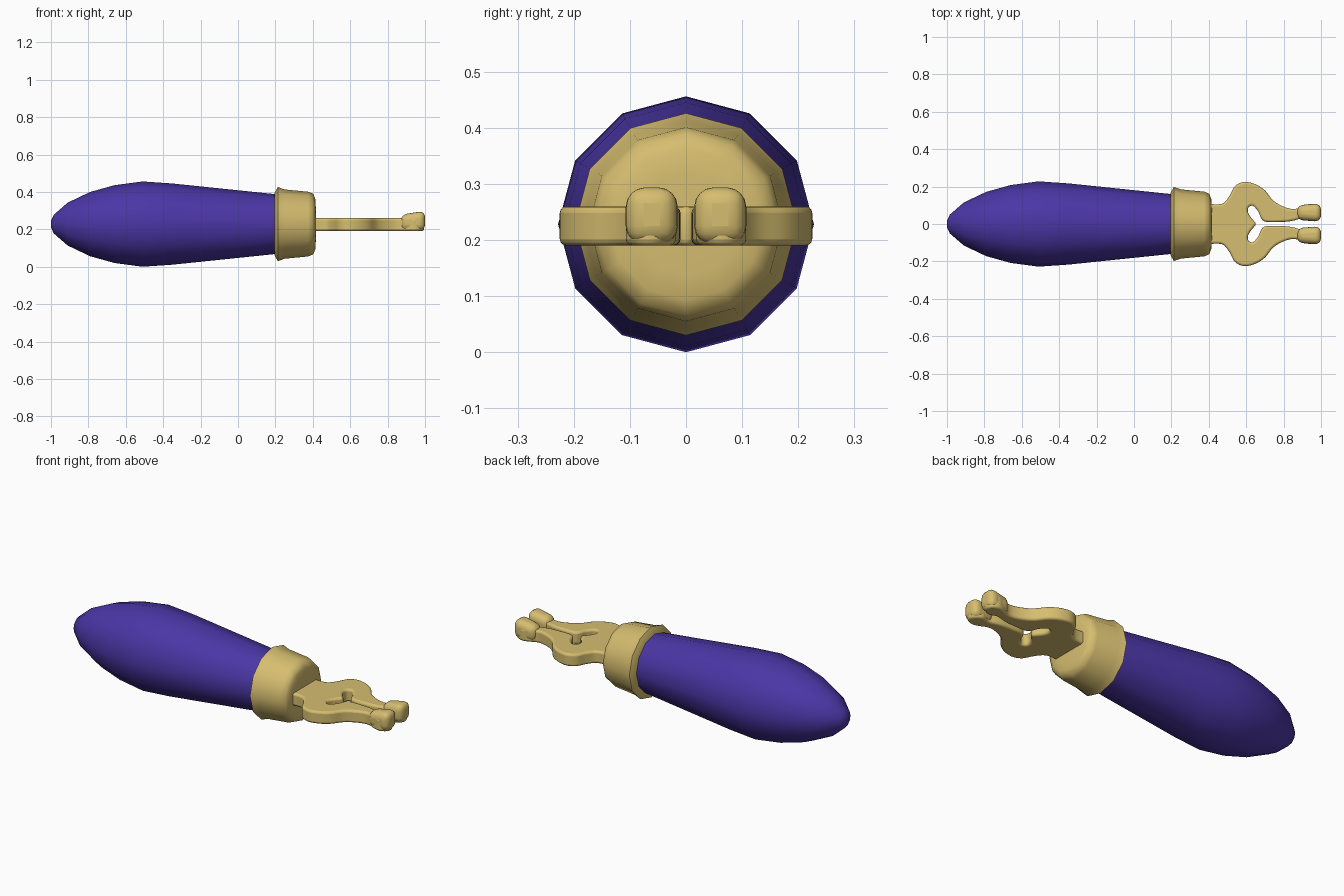
import bpy, bmesh, math
from mathutils import Vector

if "Cube" in bpy.data.objects:
    bpy.data.objects.remove(bpy.data.objects["Cube"], do_unlink=True)

AXIS_Z = 0.228


def make_material(name, rgb):
    mat = bpy.data.materials.new(name)
    mat.use_nodes = True
    mat.diffuse_color = (*rgb, 1)
    bsdf = mat.node_tree.nodes["Principled BSDF"]
    bsdf.inputs["Base Color"].default_value = (*rgb, 1)
    bsdf.inputs["Roughness"].default_value = 0.6
    return mat


purple = make_material("purple", (0.07, 0.037, 0.38))
gold = make_material("gold", (0.67, 0.51, 0.16))


def add_object(name, bm, mat):
    bmesh.ops.recalc_face_normals(bm, faces=bm.faces[:])
    mesh = bpy.data.meshes.new(name)
    bm.to_mesh(mesh)
    bm.free()
    mesh.materials.append(mat)
    obj = bpy.data.objects.new(name, mesh)
    bpy.context.collection.objects.link(obj)
    return obj


def smooth(obj, degrees):
    bpy.ops.object.select_all(action="DESELECT")
    obj.select_set(True)
    bpy.context.view_layer.objects.active = obj
    bpy.ops.object.shade_smooth_by_angle(angle=math.radians(degrees))


def lathe(name, profile, mat, degrees, sides=12):
    """Twelve-sided turned part along x from (x, radius) pairs, capped."""
    bm = bmesh.new()
    rings = []
    for x, r in profile:
        angles = [math.tau * i / sides for i in range(sides)]
        rings.append([bm.verts.new((x, r * math.sin(a), AXIS_Z + r * math.cos(a)))
                      for a in angles])
    for a, b in zip(rings, rings[1:]):
        for i in range(sides):
            j = (i + 1) % sides
            bm.faces.new((a[i], a[j], b[j], b[i]))
    bm.faces.new(rings[0])
    bm.faces.new(rings[-1])
    smooth(add_object(name, bm, mat), degrees)


def spline(points, steps=4):
    """Rounds an open outline with a Catmull-Rom curve."""
    p = [Vector(q) for q in points]
    p = [p[0]] + p + [p[-1]]
    out = []
    for a, b, c, d in zip(p, p[1:], p[2:], p[3:]):
        for i in range(steps):
            t = i / steps
            out.append(0.5 * (2 * b + (c - a) * t + (2 * a - 5 * b + 4 * c - d) * t ** 2
                              + (3 * b - a - 3 * c + d) * t ** 3))
    return out + [p[-1]]


# Turned handle
lathe("handle", [(-1, 0.018), (-0.985, 0.05), (-0.91, 0.115), (-0.79, 0.172),
                 (-0.66, 0.208), (-0.51, 0.228), (-0.35, 0.217), (0.21, 0.159)],
      purple, 60)

# Flared collar
lathe("collar", [(0.195, 0.15), (0.195, 0.166), (0.213, 0.198), (0.25, 0.185),
                 (0.375, 0.173), (0.402, 0.162), (0.413, 0.135), (0.416, 0.09)],
      gold, 50)

# Clamp plate: one half of the outline, mirrored across y = 0
outer = [(0.39, 0.108), (0.47, 0.108), (0.51, 0.15), (0.54, 0.203), (0.59, 0.225),
         (0.65, 0.212), (0.70, 0.18), (0.74, 0.13), (0.78, 0.102), (0.83, 0.083),
         (0.87, 0.082), (0.91, 0.10), (0.95, 0.107), (0.985, 0.09), (0.995, 0.06),
         (0.98, 0.035), (0.945, 0.018), (0.90, 0.03), (0.86, 0.02), (0.81, 0.012),
         (0.71, 0.011), (0.68, 0.03), (0.665, 0.065), (0.635, 0.098), (0.61, 0.085),
         (0.615, 0.05), (0.655, 0)]
half = spline(outer)
outline = half + [Vector((q.x, -q.y)) for q in reversed(half[:-1])]
bm = bmesh.new()
face = bm.faces.new([bm.verts.new((q.x, q.y, 0.19)) for q in outline])
extruded = bmesh.ops.extrude_face_region(bm, geom=[face])["geom"]
bmesh.ops.translate(bm, vec=(0, 0, 0.07),
                    verts=[v for v in extruded if isinstance(v, bmesh.types.BMVert)])
plate = add_object("clamp_plate", bm, gold)
bevel = plate.modifiers.new("rounded_rim", "BEVEL")
bevel.width = 0.012
bevel.segments = 3
bevel.limit_method = "ANGLE"
bevel.angle_limit = math.radians(60)
bevel.use_clamp_overlap = False
smooth(plate, 45)

# Raised rounded pads on the two jaw tips
for side, label in ((1, "left"), (-1, "right")):
    bm = bmesh.new()
    bmesh.ops.create_cube(bm, size=1)
    for v in bm.verts:
        back = v.co.x < 0
        v.co.x = 0.935 + v.co.x * 0.13
        v.co.y = side * 0.061 + v.co.y * (0.078 if back else 0.098)
        v.co.z = 0.191 if v.co.z < 0 else (0.278 if back else 0.299)
    pad = add_object(label + "_jaw_tip", bm, gold)
    bevel = pad.modifiers.new("rounding", "BEVEL")
    bevel.width = 0.034
    bevel.segments = 4
    smooth(pad, 50)
